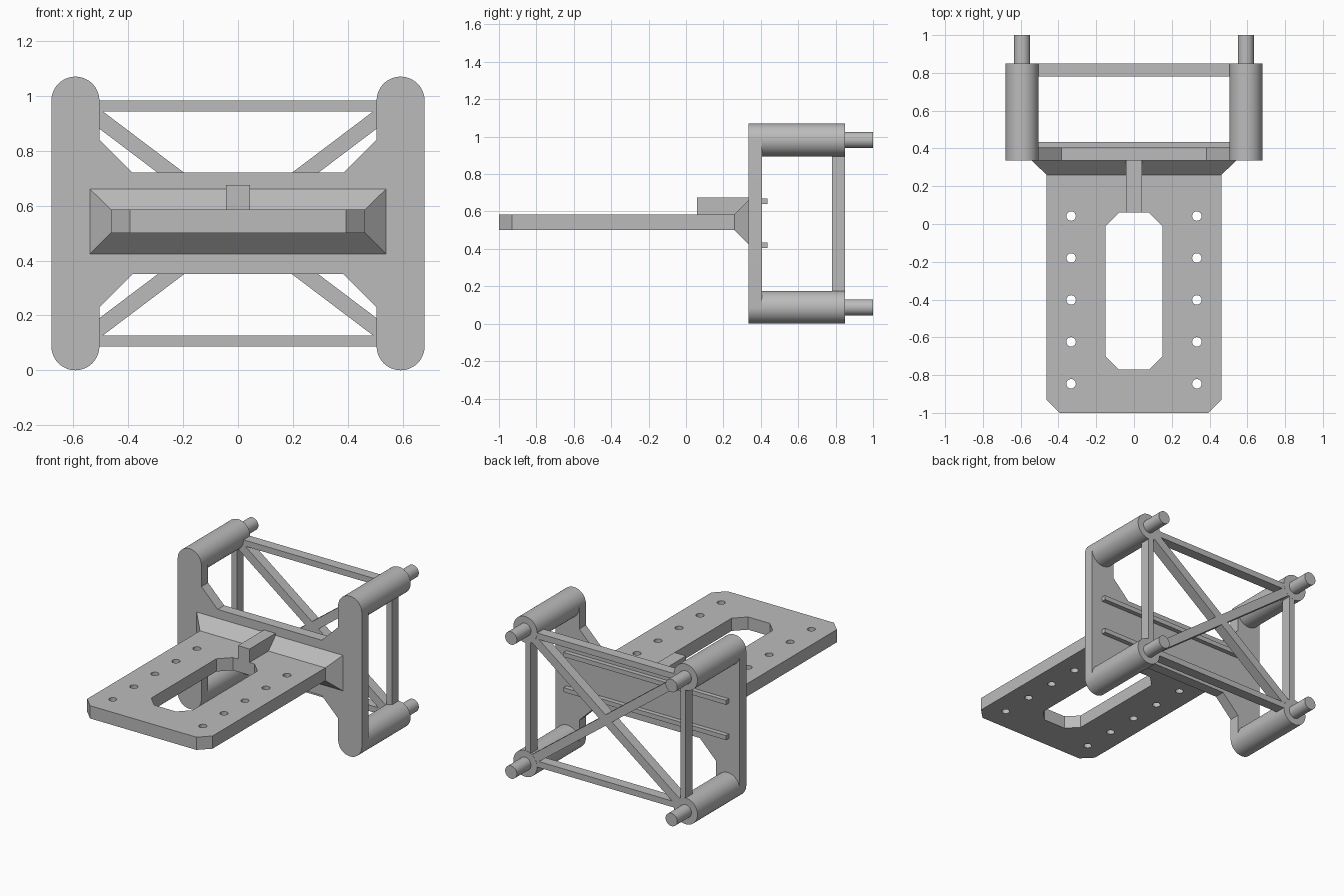
import bpy, bmesh, math
from mathutils import Matrix, Vector

cube = bpy.data.objects.get("Cube")
if cube:
    bpy.data.objects.remove(cube, do_unlink=True)

grey = bpy.data.materials.new("plain grey")
grey.use_nodes = True
colour = (0.5, 0.5, 0.5, 1)
grey.diffuse_color = colour
grey.node_tree.nodes["Principled BSDF"].inputs["Base Color"].default_value = colour

MID = 0.535            # mid height of the frame
PX, PZ = 0.5925, 0.4475  # post centres, measured from the middle
R = 0.0875             # post radius


def finish(name, bm, smooth=False):
    bmesh.ops.recalc_face_normals(bm, faces=bm.faces)
    mesh = bpy.data.meshes.new(name)
    bm.to_mesh(mesh)
    bm.free()
    obj = bpy.data.objects.new(name, mesh)
    bpy.context.collection.objects.link(obj)
    mesh.materials.append(grey)
    if smooth:
        bpy.ops.object.select_all(action='DESELECT')
        obj.select_set(True)
        bpy.context.view_layer.objects.active = obj
        bpy.ops.object.shade_smooth_by_angle(angle=math.radians(30))
    return obj


def box(name, lo, hi):
    lo, hi = Vector(lo), Vector(hi)
    bm = bmesh.new()
    size = Matrix.Diagonal((*(hi - lo), 1))
    bmesh.ops.create_cube(bm, size=1, matrix=Matrix.Translation((lo + hi) / 2) @ size)
    return finish(name, bm)


def prism(bm, points, offset):
    face = bm.faces.new([bm.verts.new(p) for p in points])
    new = bmesh.ops.extrude_face_region(bm, geom=[face])["geom"]
    bmesh.ops.translate(bm, vec=offset, verts=[v for v in new if isinstance(v, bmesh.types.BMVert)])


def rod(name, x, z, radius, y0, y1):
    bm = bmesh.new()
    place = Matrix.Translation((x, (y0 + y1) / 2, z)) @ Matrix.Rotation(math.pi / 2, 4, 'X')
    bmesh.ops.create_cone(bm, cap_ends=True, segments=48, radius1=radius, radius2=radius,
                          depth=y1 - y0, matrix=place)
    return finish(name, bm, True)


# H-shaped face plate with rounded post ends
arc = [(PX + R * math.cos(a), -PZ + R * math.sin(a))
       for a in (math.pi * (1 + i / 24) for i in range(25))]
lower = [(0.385, -0.185), (0.505, -0.305)] + arc
right = lower + [(x, -z) for x, z in reversed(lower)]
outline = right + [(-x, -z) for x, z in right]
bm = bmesh.new()
prism(bm, [(x, 0.335, MID + z) for x, z in outline], (0, 0.07, 0))
finish("face_plate", bm, True)

# Corner posts and pins
for sx, side in ((1, "left"), (-1, "right")):
    for sz, level in ((1, "upper"), (-1, "lower")):
        x, z = sx * PX, MID + sz * PZ
        rod(f"{level}_{side}_post", x, z, R, 0.405, 0.85)
        rod(f"{level}_{side}_pin", x, z, 0.043, 0.85, 1.0)

# Rear frame: rectangle of bars plus crossed braces
Y0, Y1, W = 0.78, 0.849, 0.04
for s, level, side in ((1, "upper", "left"), (-1, "lower", "right")):
    z0, z1 = sorted((MID + s * PZ, MID + s * (PZ - W)))
    box(f"{level}_frame_bar", (-PX, Y0, z0), (PX, Y1, z1))
    x0, x1 = sorted((s * PX, s * (PX - W)))
    box(f"{side}_frame_bar", (x0, Y0, MID - PZ), (x1, Y1, MID + PZ))
    brace = box(f"{side}_diagonal_brace", (-math.hypot(PX, PZ), Y0, -0.029),
                (math.hypot(PX, PZ), Y1, 0.029))
    brace.data.transform(Matrix.Translation((0, 0, MID))
                         @ Matrix.Rotation(s * math.atan2(PZ, PX), 4, 'Y'))

# Thin rails on the back of the face plate
for name, z in (("upper_rail", 0.655), ("lower_rail", 0.42)):
    box(name, (-0.6, 0.405, z - 0.015), (0.6, 0.435, z + 0.015))

# Table plate with clipped front corners
bm = bmesh.new()
table = [(-0.463, 0.26), (-0.463, -0.93), (-0.393, -1), (0.393, -1), (0.463, -0.93), (0.463, 0.26)]
prism(bm, [(x, y, 0.5) for x, y in table], (0, 0, 0.085))
plate = finish("table_plate", bm)

# Cutter for the long slot and the two rows of holes
bm = bmesh.new()
slot = [(0.08, 0.06), (0.152, -0.012), (0.152, -0.698), (0.08, -0.77)]
slot += [(-x, y) for x, y in reversed(slot)]
prism(bm, [(x, y, 0.4) for x, y in slot], (0, 0, 0.3))
for x in (-0.333, 0.333):
    for i in range(5):
        bmesh.ops.create_cone(bm, cap_ends=True, segments=24, radius1=0.025, radius2=0.025, depth=0.3,
                              matrix=Matrix.Translation((x, 0.042 - 0.222 * i, 0.55)))
cutter = finish("hole_cutter", bm)
cutter.hide_render = True
cut = plate.modifiers.new("holes", 'BOOLEAN')
cut.object = cutter
cut.solver = 'EXACT'
bpy.context.view_layer.objects.active = plate
bpy.ops.object.modifier_apply(modifier=cut.name)
bpy.data.objects.remove(cutter, do_unlink=True)
bpy.ops.object.select_all(action='DESELECT')
plate.select_set(True)
bpy.ops.object.shade_smooth_by_angle(angle=math.radians(30))

# Flared joint between table and face plate
flare = box("flared_joint", (-0.463, 0.26, 0.5), (0.463, 0.335, 0.585))
for v in flare.data.vertices:
    if v.co.y > 0.3:
        v.co.x += math.copysign(0.077, v.co.x)
        v.co.z += 0.076 if v.co.z > 0.54 else -0.076

# Stiffening rib on top
box("centre_rib", (-0.043, 0.06, 0.58), (0.043, 0.335, 0.675))
